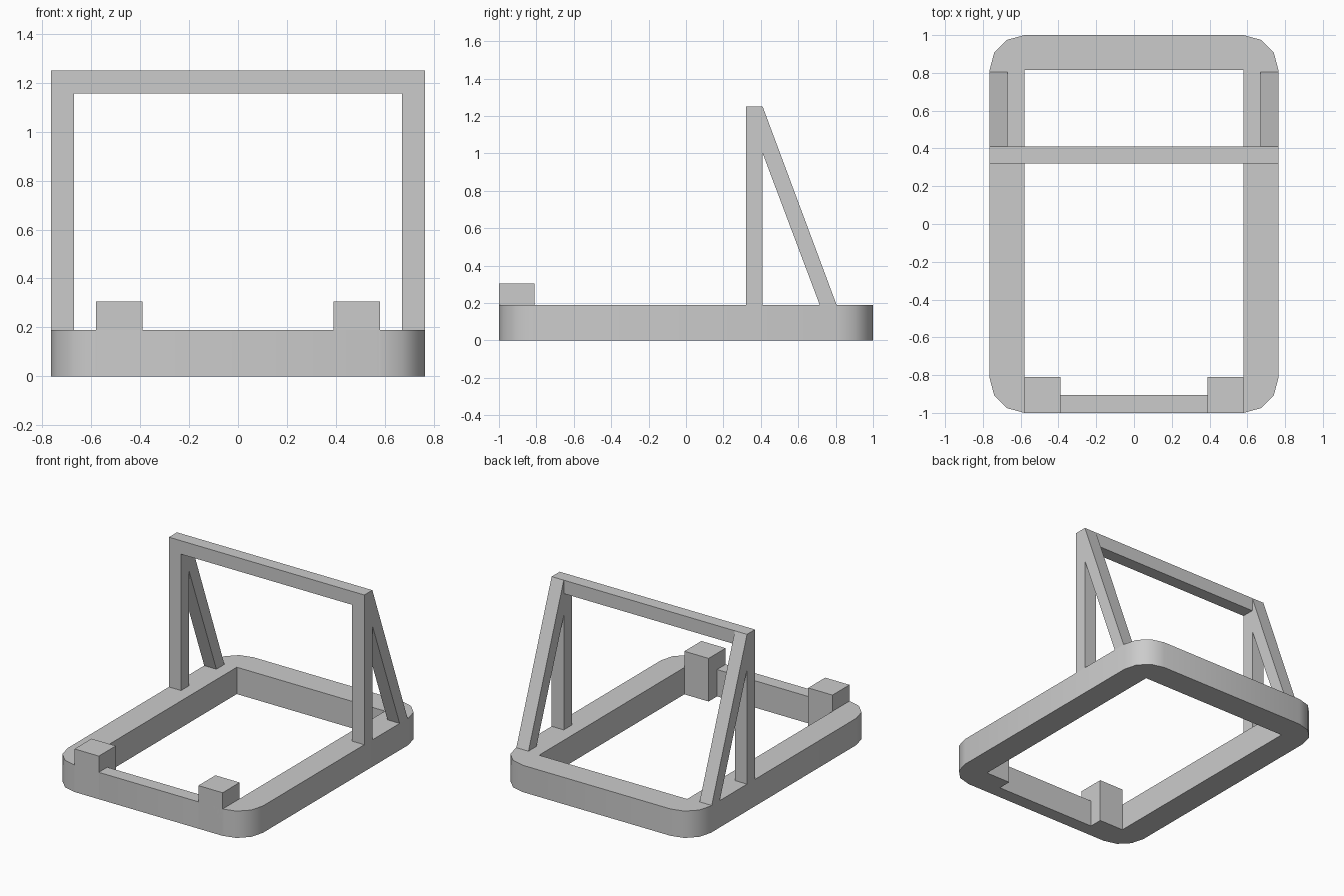
import bpy, bmesh, math
from mathutils import Vector

cube = bpy.data.objects.get("Cube")
if cube:
    bpy.data.objects.remove(cube)

GREY = (0.6, 0.6, 0.6, 1)
grey = bpy.data.materials.new("plain grey")
grey.use_nodes = True
grey.diffuse_color = GREY
grey.node_tree.nodes["Principled BSDF"].inputs["Base Color"].default_value = GREY

# Shared dimensions
HALF_W, HALF_L = 0.765, 1.0
BASE_H, TOP_H = 0.19, 1.25
INNER_X, BACK_IN, FRONT_IN = 0.58, 0.815, -0.905
POST = 0.095
POST_FRONT, POST_BACK = 0.32, 0.41
RADIUS = 0.186


def prism(name, outlines, place, start, end):
    """Fill outlines (later ones are holes) and extrude them from start to end."""
    bm = bmesh.new()
    for outline in outlines:
        verts = [bm.verts.new(place(a, b, start)) for a, b in outline]
        for i, v in enumerate(verts):
            bm.edges.new((verts[i - 1], v))
    bmesh.ops.triangle_fill(bm, edges=bm.edges[:], use_beauty=True)
    result = bmesh.ops.extrude_face_region(bm, geom=bm.faces[:], use_keep_orig=True)
    shift = Vector(place(0, 0, end)) - Vector(place(0, 0, start))
    moved = [g for g in result["geom"] if isinstance(g, bmesh.types.BMVert)]
    bmesh.ops.translate(bm, verts=moved, vec=shift)
    bmesh.ops.recalc_face_normals(bm, faces=bm.faces[:])
    mesh = bpy.data.meshes.new(name)
    bm.to_mesh(mesh)
    bm.free()
    mesh.materials.append(grey)
    obj = bpy.data.objects.new(name, mesh)
    bpy.context.collection.objects.link(obj)
    return obj


def rect(x0, x1, y0, y1):
    return [(x0, y0), (x1, y0), (x1, y1), (x0, y1)]


def rounded_rect(hx, hy, r, steps=3):
    points = []
    for quarter, (sx, sy) in enumerate([(1, 1), (-1, 1), (-1, -1), (1, -1)]):
        for i in range(steps + 1):
            t = math.pi / 2 * (quarter + i / steps)
            points.append((sx * (hx - r) + r * math.cos(t),
                           sy * (hy - r) + r * math.sin(t)))
    return points


def along_z(a, b, d): return (a, b, d)
def along_y(a, b, d): return (a, d, b)
def along_x(a, b, d): return (d, a, b)


# Rounded base frame with a rectangular opening
base = prism("base_frame",
             [rounded_rect(HALF_W, HALF_L, RADIUS),
              rect(-INNER_X, INNER_X, FRONT_IN, BACK_IN)],
             along_z, 0, BASE_H)
bpy.ops.object.select_all(action="DESELECT")
base.select_set(True)
bpy.context.view_layer.objects.active = base
bpy.ops.object.shade_smooth_by_angle(angle=math.radians(35))

# Upright hoop: two posts and a crossbar
w, i = HALF_W, HALF_W - POST
prism("upright_hoop",
      [[(-w, BASE_H), (-w, TOP_H), (w, TOP_H), (w, BASE_H),
        (i, BASE_H), (i, TOP_H - POST), (-i, TOP_H - POST), (-i, BASE_H)]],
      along_y, POST_FRONT, POST_BACK)

# Sloping braces and front corner blocks on both sides
brace = [(POST_BACK, TOP_H), (0.805, BASE_H), (0.715, BASE_H), (POST_BACK, 1.0)]
for side, s in (("left", 1), ("right", -1)):
    prism(side + "_brace", [brace], along_x, s * i, s * w)
    prism(side + "_front_block",
          [rect(s * 0.39, s * INNER_X, -HALF_L, -0.81)], along_z, 0, 0.305)
